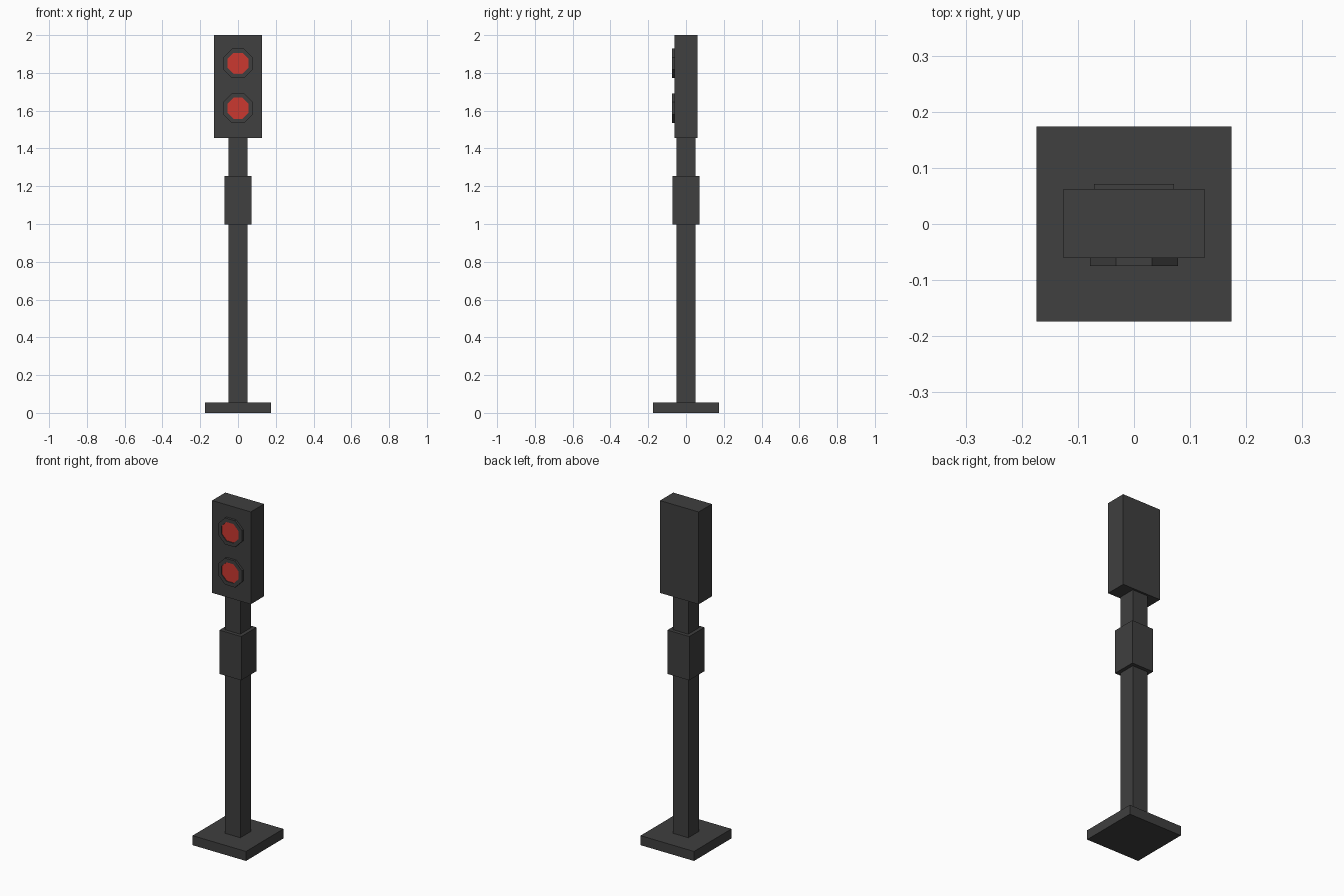
import bpy, bmesh, math
from mathutils import Matrix

if "Cube" in bpy.data.objects:
    bpy.data.objects.remove(bpy.data.objects["Cube"])


def material(name, rgb):
    m = bpy.data.materials.new(name)
    m.diffuse_color = (*rgb, 1)
    m.use_nodes = True
    m.node_tree.nodes["Principled BSDF"].inputs["Base Color"].default_value = m.diffuse_color
    return m


DARK = material("dark_grey", (0.05, 0.05, 0.05))
RED = material("signal_red", (0.60, 0.04, 0.03))


def finish(name, bm, mats):
    bmesh.ops.recalc_face_normals(bm, faces=bm.faces)
    me = bpy.data.meshes.new(name)
    bm.to_mesh(me)
    bm.free()
    for m in mats:
        me.materials.append(m)
    ob = bpy.data.objects.new(name, me)
    bpy.context.collection.objects.link(ob)


def box(name, hx, y0, y1, z0, z1):
    bm = bmesh.new()
    bmesh.ops.create_cube(bm, size=1)
    for v in bm.verts:
        v.co = (v.co.x * 2 * hx, (y0 + y1) / 2 + v.co.y * (y1 - y0),
                (z0 + z1) / 2 + v.co.z * (z1 - z0))
    finish(name, bm, [DARK])


def lamp(name, z):
    # octagonal ring standing off the head, with a recessed red lens
    k = 1 / math.cos(math.pi / 8)
    rings = [(0.078, -0.060), (0.078, -0.075), (0.056, -0.075), (0.056, -0.070)]
    bm = bmesh.new()
    loops = []
    for r, y in rings:
        loops.append([bm.verts.new((r * k * math.cos((i + .5) * math.pi / 4), y,
                                    z + r * k * math.sin((i + .5) * math.pi / 4)))
                      for i in range(8)])
    for a, b in zip(loops, loops[1:]):
        for i in range(8):
            j = (i + 1) % 8
            bm.faces.new((a[i], a[j], b[j], b[i]))
    bm.faces.new(loops[0])
    lens = bm.faces.new(loops[-1])
    lens.material_index = 1
    finish(name, bm, [DARK, RED])


# base, pole, collar and signal head
box("base_plate", 0.174, -0.174, 0.174, 0, 0.056)
box("pole", 0.05, -0.05, 0.05, 0.056, 1.456)
box("pole_collar", 0.071, -0.071, 0.071, 0.997, 1.255)
box("signal_head", 0.126, -0.061, 0.062, 1.456, 2.0)

# two lamps
lamp("upper_lamp", 1.85)
lamp("lower_lamp", 1.613)
